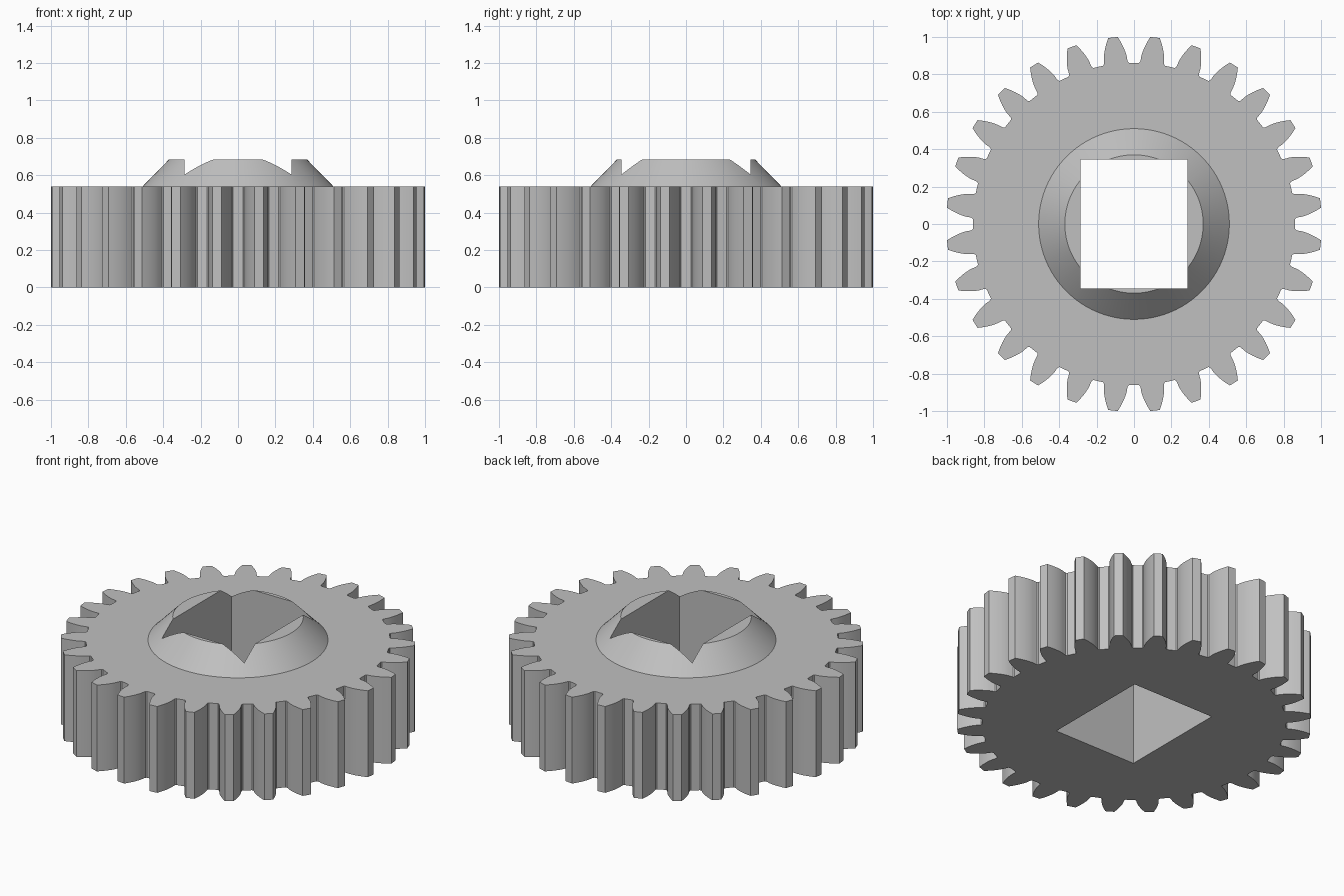
import bpy, bmesh
from math import pi, sin, cos, tan, acos, radians, sqrt

cube = bpy.data.objects.get("Cube")
if cube:
    bpy.data.objects.remove(cube, do_unlink=True)

TEETH = 28
TIP, PITCH, ROOT = 1.004, 0.938, 0.862
BASE = PITCH * cos(radians(20))
HEIGHT, TOP = 0.54, 0.683
HUB_LOW, HUB_HIGH = 0.51, 0.37
HOLE_X, HOLE_Y = 0.57, 0.69

steel = bpy.data.materials.new("plain grey")
steel.use_nodes = True
grey = (0.53, 0.53, 0.53, 1)
steel.diffuse_color = grey
steel.node_tree.nodes["Principled BSDF"].inputs["Base Color"].default_value = grey


def make_object(name, bm):
    bmesh.ops.recalc_face_normals(bm, faces=bm.faces)
    mesh = bpy.data.meshes.new(name)
    bm.to_mesh(mesh)
    bm.free()
    mesh.materials.append(steel)
    obj = bpy.data.objects.new(name, mesh)
    bpy.context.collection.objects.link(obj)
    return obj


def combine(target, tool, operation):
    mod = target.modifiers.new("combine", 'BOOLEAN')
    mod.operation, mod.object, mod.solver = operation, tool, 'EXACT'
    bpy.context.view_layer.objects.active = target
    bpy.ops.object.modifier_apply(modifier=mod.name)
    bpy.data.objects.remove(tool, do_unlink=True)


def involute(angle):
    return tan(angle) - angle


# Half of one tooth as (radius, half angle): root fillet, then involute flank
half = [(ROOT, radians(4.7)), (0.868, radians(4.25))]
for i in range(8):
    r = BASE + (TIP - BASE) * i / 7
    half.append((r, pi / (2 * TEETH) + involute(radians(20))
                 - involute(acos(min(1, BASE / r)))))
tooth = [(r, -a) for r, a in half] + [(r, a) for r, a in reversed(half)]

# Toothed wheel, extruded from its outline
bm = bmesh.new()
outline = []
for k in range(TEETH):
    middle = (k + 0.5) * 2 * pi / TEETH
    for r, a in tooth:
        outline.append(bm.verts.new((r * cos(middle + a), r * sin(middle + a), 0)))
face = bm.faces.new(outline)
raised = bmesh.ops.extrude_face_region(bm, geom=[face], use_keep_orig=True)
bmesh.ops.translate(bm, vec=(0, 0, HEIGHT),
                    verts=[g for g in raised["geom"] if isinstance(g, bmesh.types.BMVert)])
gear = make_object("gear_wheel", bm)

# Conical hub, its flank carried on a little way into the wheel
SINK = 0.03
slope = (HUB_LOW - HUB_HIGH) / (TOP - HEIGHT)
bm = bmesh.new()
bmesh.ops.create_cone(bm, cap_ends=True, segments=96, radius1=HUB_LOW + slope * SINK,
                      radius2=HUB_HIGH, depth=TOP - HEIGHT + SINK)
bmesh.ops.translate(bm, vec=(0, 0, (TOP + HEIGHT - SINK) / 2), verts=bm.verts)
combine(gear, make_object("conical_hub", bm), 'UNION')

# Rectangular shaft hole right through
bm = bmesh.new()
bmesh.ops.create_cube(bm, size=1)
bmesh.ops.scale(bm, vec=(HOLE_X, HOLE_Y, 3), verts=bm.verts)
combine(gear, make_object("shaft_hole_cutter", bm), 'DIFFERENCE')

# Smooth flanks, crisp edges
bpy.ops.object.select_all(action='DESELECT')
gear.select_set(True)
bpy.context.view_layer.objects.active = gear
bpy.ops.object.shade_smooth_by_angle(angle=radians(20))
